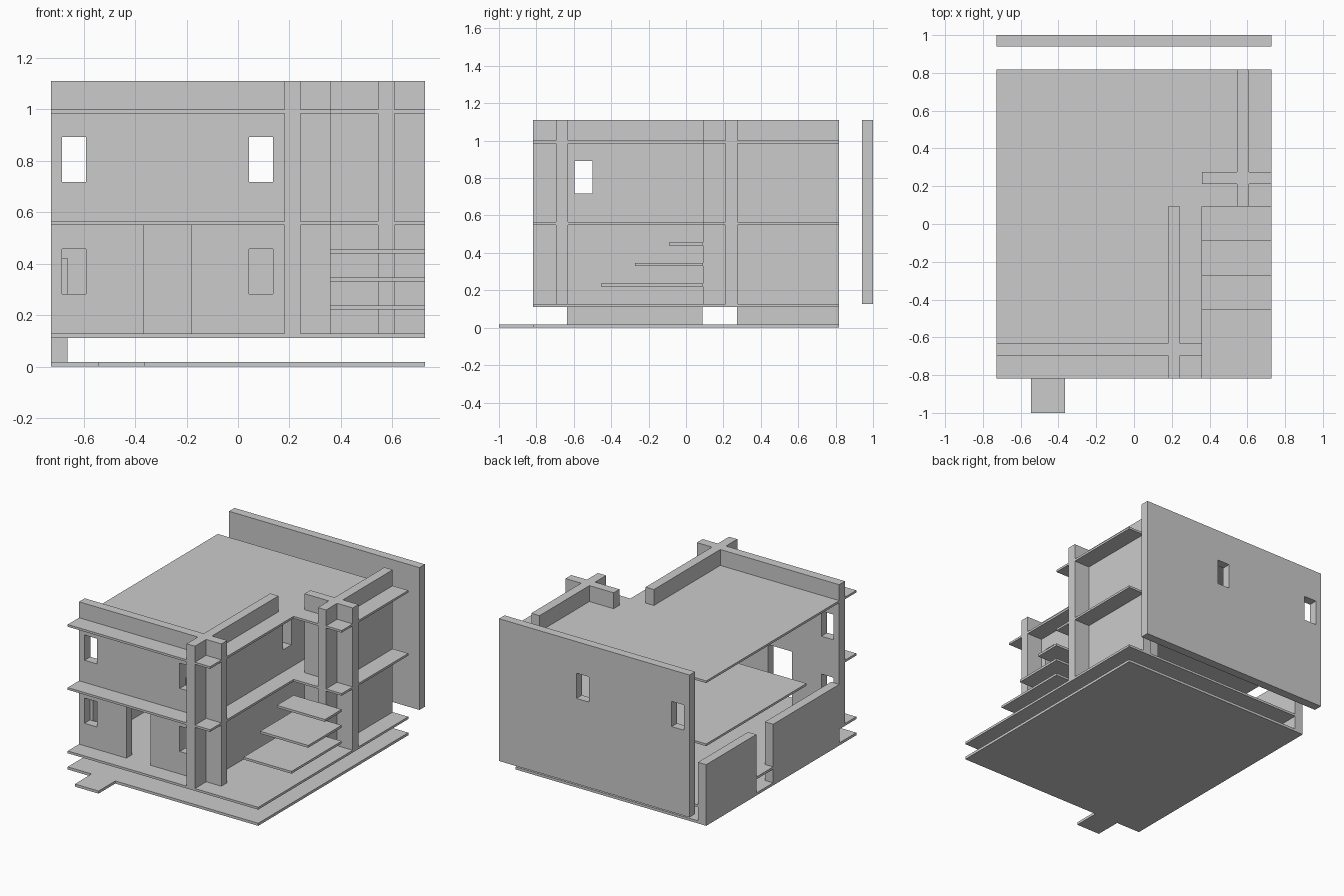
import bpy, bmesh

if "Cube" in bpy.data.objects:
    bpy.data.objects.remove(bpy.data.objects["Cube"])

T = 0.063            # wall thickness
FLOOR, TOP = 0.112, 1.11


def prism(name, outline, z0, z1):
    """Extrude an xy outline from z0 to z1."""
    bm = bmesh.new()
    face = bm.faces.new([bm.verts.new((x, y, z0)) for x, y in outline])
    geo = bmesh.ops.extrude_face_region(bm, geom=[face])
    verts = [v for v in geo["geom"] if isinstance(v, bmesh.types.BMVert)]
    bmesh.ops.translate(bm, verts=verts, vec=(0, 0, z1 - z0))
    bmesh.ops.recalc_face_normals(bm, faces=bm.faces)
    mesh = bpy.data.meshes.new(name)
    bm.to_mesh(mesh)
    bm.free()
    obj = bpy.data.objects.new(name, mesh)
    bpy.context.collection.objects.link(obj)
    return obj


def box(name, x0, x1, y0, y1, z0, z1):
    return prism(name, [(x0, y0), (x1, y0), (x1, y1), (x0, y1)], z0, z1)


def cut(wall, *bounds):
    """Cut a rectangular opening through a wall."""
    cutter = box("opening", *bounds)
    cutter.hide_render = True
    mod = wall.modifiers.new("opening", "BOOLEAN")
    mod.operation, mod.solver, mod.object = "DIFFERENCE", "EXACT", cutter
    bpy.context.view_layer.objects.active = wall
    bpy.ops.object.modifier_apply(modifier=mod.name)
    bpy.data.objects.remove(cutter)


# Ground plate with entrance tab, and the raised ground floor
prism("base_plate", [(-.727, -.818), (-.545, -.818), (-.545, -1), (-.364, -1),
                     (-.364, -.818), (.727, -.818), (.727, .818), (-.727, .818)], 0, .018)
box("ground_floor", -.727, .727, -.818, .818, FLOOR, .128)

# Upper floor (open above the living room) and roof, both notched for the stair
prism("upper_floor", [(-.727, -.818), (.36, -.818), (.36, .092), (.727, .092),
                      (.727, .818), (-.727, .818), (-.727, -.275), (.181, -.275),
                      (.181, -.635), (-.727, -.635)], .55, .565)
prism("roof", [(-.727, -.818), (.36, -.818), (.36, .092), (.727, .092),
               (.727, .818), (-.727, .818)], .985, 1.0)

# Front wall and detached back wall with matching upper windows
front = box("front_wall", -.727, .36, -.695, -.695 + T, FLOOR, TOP)
back = box("back_wall", -.727, .727, .94, 1.0, .128, TOP)
WINDOWS_X = [(-.685, -.591), (.042, .136)]
for x0, x1 in WINDOWS_X:
    cut(back, x0, x1, .9, 1.1, .718, .892)
    for z in (.283, .718):
        cut(front, x0, x1, -.8, -.5, z, z + .174)
cut(front, -.365, -.183, -.8, -.5, .05, .552)      # entrance

# Side wall: crosses the front wall, runs further back below the roof
side = box("side_wall", .181, .181 + T, -.818, .092, FLOOR, TOP)
side_rear = box("side_wall_rear", .181, .181 + T, .092, .455, FLOOR, .99)
cut(side, .1, .3, -.595, -.501, .718, .892)
cut(side_rear, .1, .3, .14, .234, .718, .892)

# Rear pair of crossing walls
box("rear_cross_wall", .36, .727, .212, .212 + T, FLOOR, TOP)
box("rear_side_wall", .545, .545 + T, .092, .818, FLOOR, TOP)

# Lowered left wall in two pieces
for name, y0, y1 in (("left_wall_front", -.635, .088), ("left_wall_back", .272, .818)):
    box(name, -.727, -.727 + T, y0, y1, 0, .422)

# Floating stair treads
for i in range(3):
    z = .221 + i * .1095
    box(f"stair_tread_{i + 1}", .36, .727, -.455 + i * .182, .092, z, z + .016)
